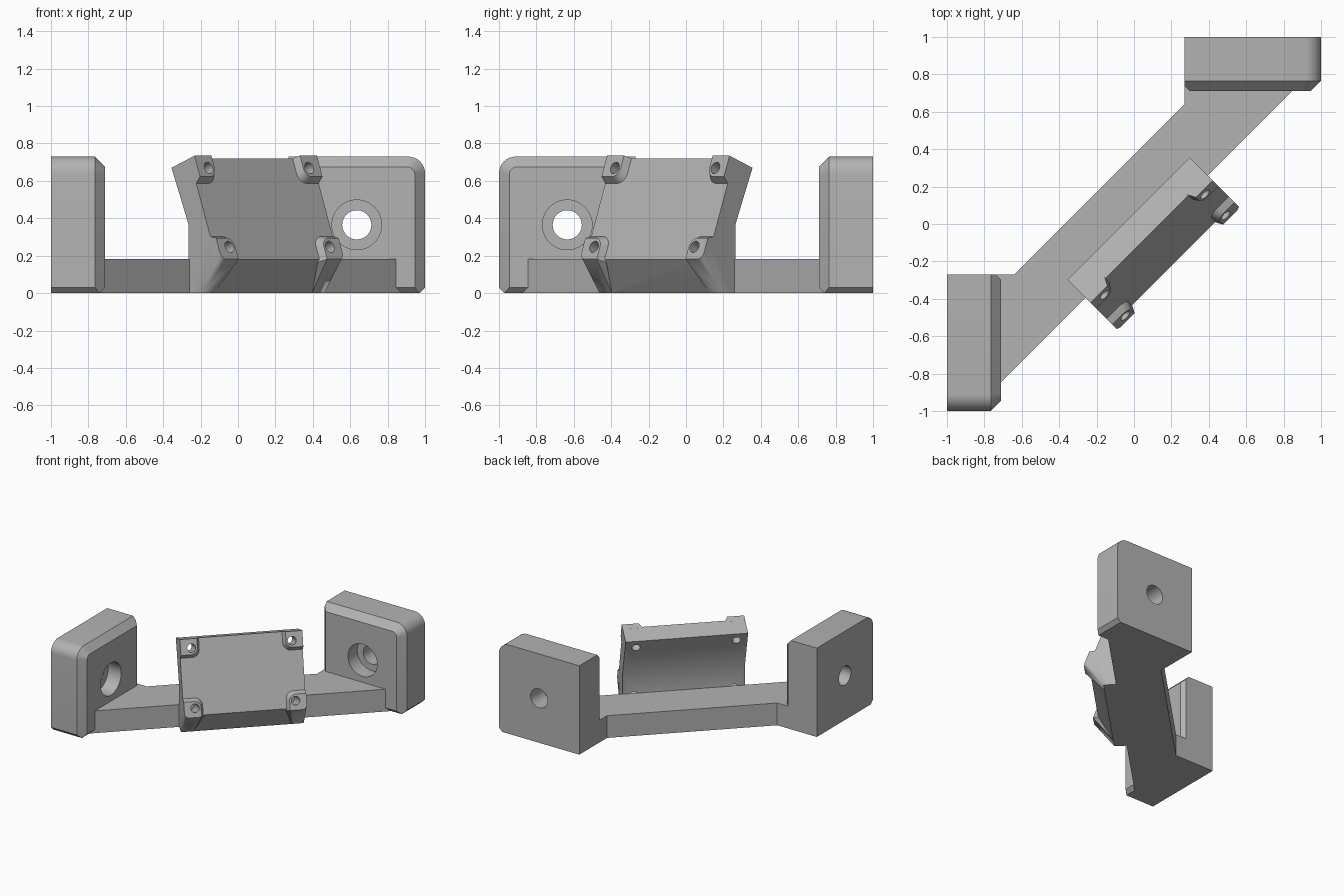
import bpy, bmesh, math
from mathutils import Vector, Matrix

cube = bpy.data.objects.get("Cube")
if cube:
    bpy.data.objects.remove(cube, do_unlink=True)

grey = bpy.data.materials.new("plain_grey")
grey.use_nodes = True
colour = (0.45, 0.45, 0.45, 1)
grey.diffuse_color = colour
grey.node_tree.nodes["Principled BSDF"].inputs["Base Color"].default_value = colour


def finish(bm, name):
    bmesh.ops.recalc_face_normals(bm, faces=bm.faces)
    mesh = bpy.data.meshes.new(name)
    bm.to_mesh(mesh)
    bm.free()
    mesh.materials.append(grey)
    obj = bpy.data.objects.new(name, mesh)
    bpy.context.collection.objects.link(obj)
    return obj


def hull(name, points):
    bm = bmesh.new()
    for p in points:
        bm.verts.new(p)
    res = bmesh.ops.convex_hull(bm, input=bm.verts)
    loose = [v for v in bm.verts if not v.link_faces]
    bmesh.ops.delete(bm, geom=loose, context='VERTS')
    bmesh.ops.dissolve_limit(bm, angle_limit=0.01, verts=bm.verts, edges=bm.edges)
    return finish(bm, name)


def prism(name, low, high):
    bm = bmesh.new()
    a = [bm.verts.new(p) for p in low]
    b = [bm.verts.new(p) for p in high]
    bm.faces.new(a)
    bm.faces.new(b)
    for i in range(len(a)):
        j = (i + 1) % len(a)
        bm.faces.new((a[i], a[j], b[j], b[i]))
    return finish(bm, name)


def rod(name, start, end, r):
    start, end = Vector(start), Vector(end)
    d = end - start
    turn = d.to_track_quat('Z', 'Y').to_matrix().to_4x4()
    bm = bmesh.new()
    bmesh.ops.create_cone(bm, cap_ends=True, segments=40, radius1=r, radius2=r, depth=d.length,
                          matrix=Matrix.Translation((start + end) / 2) @ turn)
    return finish(bm, name)


def combine(obj, other, operation):
    mod = obj.modifiers.new("bool", 'BOOLEAN')
    mod.operation, mod.solver, mod.object = operation, 'EXACT', other
    bpy.ops.object.select_all(action='DESELECT')
    bpy.context.view_layer.objects.active = obj
    obj.select_set(True)
    bpy.ops.object.modifier_apply(modifier=mod.name)
    bpy.data.objects.remove(other, do_unlink=True)


def smooth(obj):
    bpy.ops.object.select_all(action='DESELECT')
    bpy.context.view_layer.objects.active = obj
    obj.select_set(True)
    bpy.ops.object.shade_smooth_by_angle(angle=math.radians(25))


def arc(cx, cy, r, a0, a1, n=8):
    return [(cx + r * math.cos(math.radians(a0 + (a1 - a0) * i / n)),
             cy + r * math.sin(math.radians(a0 + (a1 - a0) * i / n))) for i in range(n + 1)]


# End blocks: rounded outer top corner, chamfered inner face, counterbored hole
def end_block(name, place):
    outer = [(0.27, 0), (0.27, 0.73), (1, 0.03), (0.97, 0)] + arc(0.91, 0.64, 0.09, 0, 90)
    inner = [(0.30, 0.03), (0.30, 0.675), (0.945, 0.03)] + arc(0.905, 0.635, 0.04, 0, 90)
    pts = [(x, y, z) for y in (1, 0.765) for x, z in outer]
    pts += [(x, 0.71, z) for x, z in inner]
    pts += [(0.27, 0.74, 0), (0.27, 0.74, 0.70), (0.97, 0.74, 0)]
    block = hull(name, [place(*p) for p in pts])
    for y0, y1, r in ((0.6, 1.1, 0.078), (0.6, 0.83, 0.133)):
        cutter = rod("cutter", place(0.635, y0, 0.365), place(0.635, y1, 0.365), r)
        combine(block, cutter, 'DIFFERENCE')
    smooth(block)


end_block("left_end_block", lambda x, y, z: (x, y, z))
end_block("right_end_block", lambda x, y, z: (-y, -x, z))

# Diagonal arm joining the blocks
half = [(0.885, 0.75), (0.27, 0.75), (0.27, 0.64)]
plan = half + [(-y, -x) for x, y in reversed(half)]
prism("diagonal_arm", [(x, y, 0) for x, y in plan], [(x, y, 0.183) for x, y in plan])


# Tilted mounting panel: u runs along the arm, v points out of it
def world(u, v, z):
    return ((u + v) * math.sqrt(0.5), (u - v) * math.sqrt(0.5), z)


WIDE = 0.463
TILT = math.radians(20.4)
S, C = math.sin(TILT), math.cos(TILT)


def on_panel(u, s, h):
    # s runs down the sloping face, h rises out of it
    return world(u, 0.134 + S * s + C * h, 0.735 - C * s + S * h)


side = [(0.09, 0), (0.19, 0), (0.30, 0.18), (0.097, 0.721), (-0.04, 0.67), (0.09, 0.365)]
panel = prism("mounting_panel", [world(-WIDE, v, z) for v, z in side],
              [world(WIDE, v, z) for v, z in side])

# Corner bosses with flared bases, the lower ones tapering to the ground
LONG = 0.59
for sign in (-1, 1):
    for lower in (False, True):
        flip = (lambda s: LONG - s) if lower else (lambda s: s)
        top = [(0.335, 0), (WIDE, 0.12)] + arc(0.385, 0.07, 0.05, 90, 180)
        top += arc(WIDE - 0.035, 0.035, 0.035, -90, 0) if lower else [(WIDE, 0)]
        base = [(0.31, 0), (WIDE, 0), (WIDE, 0.15)] + arc(0.37, 0.09, 0.06, 90, 180)
        pts = [on_panel(sign * u, flip(s), 0) for u, s in top]
        pts += [on_panel(sign * u, flip(s), -0.05) for u, s in base]
        if lower:
            pts += [world(sign * u, v, 0) for u in (0.37, WIDE) for v in (0.12, 0.19)]
        combine(panel, hull("boss", pts), 'UNION')

# Screw holes through the bosses
for u in (-0.38, 0.38):
    for s in (0.07, 0.52):
        cutter = rod("cutter", on_panel(u, s, 0.1), on_panel(u, s, -0.3), 0.032)
        combine(panel, cutter, 'DIFFERENCE')
smooth(panel)
